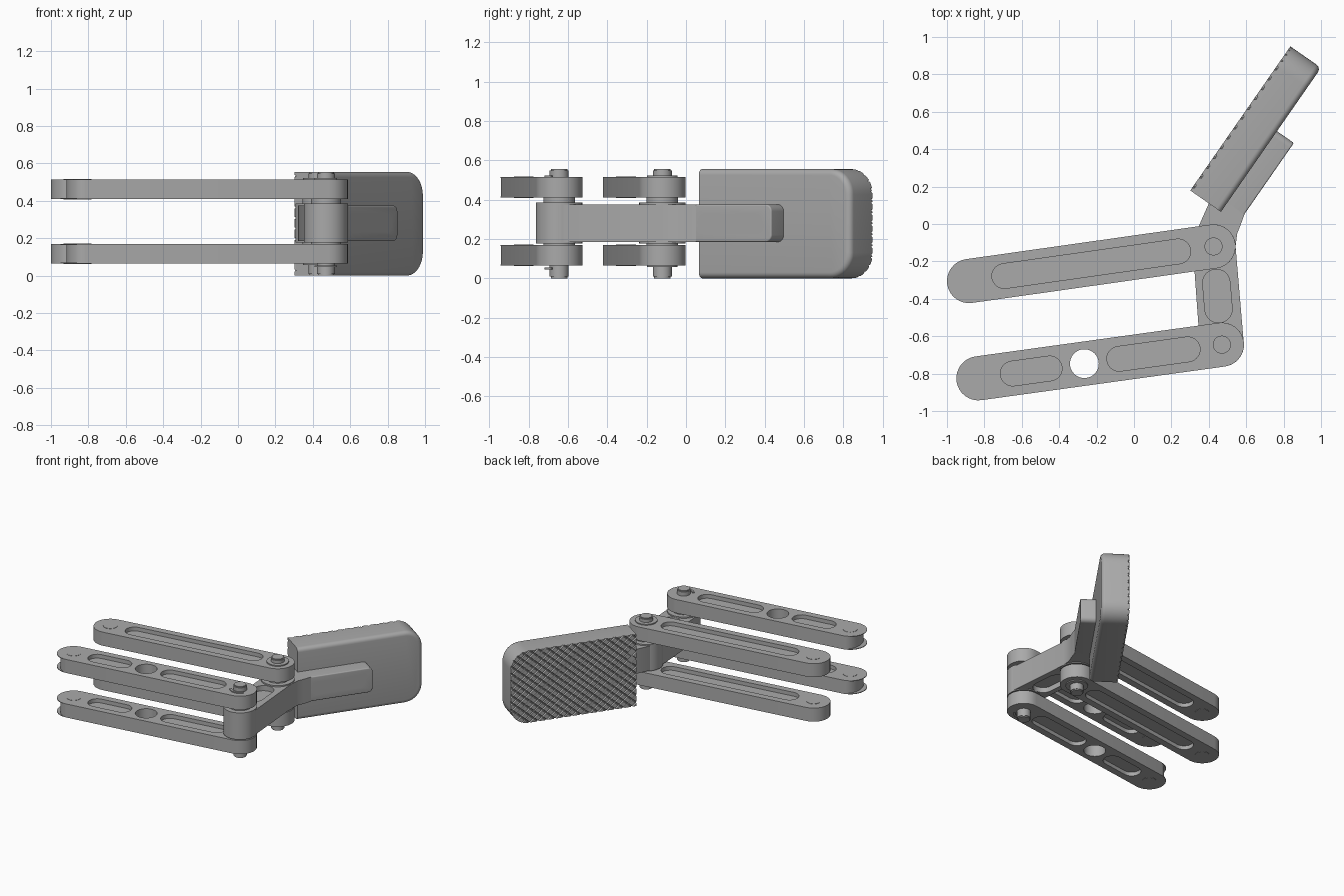
import bpy, bmesh, math
from mathutils import Matrix, Vector

cube = bpy.data.objects.get("Cube")
if cube:
    bpy.data.objects.remove(cube, do_unlink=True)

grey = bpy.data.materials.new("machined_grey")
grey.use_nodes = True
COLOUR = (0.4, 0.4, 0.4, 1)
grey.diffuse_color = COLOUR
grey.node_tree.nodes["Principled BSDF"].inputs["Base Color"].default_value = COLOUR


def finish(name, bm, matrix=None):
    """Turn a bmesh into a grey object with smooth curves and sharp edges."""
    bmesh.ops.recalc_face_normals(bm, faces=bm.faces)
    if matrix:
        bm.transform(matrix)
    mesh = bpy.data.meshes.new(name)
    bm.to_mesh(mesh)
    bm.free()
    mesh.materials.append(grey)
    obj = bpy.data.objects.new(name, mesh)
    bpy.context.collection.objects.link(obj)
    return obj


def loft(name, sections, matrix=None):
    """Skin a stack of matching closed rings, capped at both ends."""
    bm = bmesh.new()
    rings = [[bm.verts.new(p) for p in ring] for ring in sections]
    for a, b in zip(rings, rings[1:]):
        for i in range(len(a)):
            j = (i + 1) % len(a)
            bm.faces.new((a[i], a[j], b[j], b[i]))
    bm.faces.new(rings[0])
    bm.faces.new(rings[-1])
    return finish(name, bm, matrix)


def prism(name, pts, z0, z1, matrix=None):
    return loft(name, [[(x, y, z) for x, y in pts] for z in (z0, z1)], matrix)


def arc(cx, cy, r, a0, a1, n=16, squash=1):
    angles = [math.radians(a0 + (a1 - a0) * i / n) for i in range(n + 1)]
    return [(cx + r * squash * math.cos(a), cy + r * math.sin(a)) for a in angles]


def stadium(u0, u1, r, squash=1):
    return arc(u0, 0, r, 90, 270, squash=squash) + arc(u1, 0, r, -90, 90)


def disc(name, x, y, r, z0, z1, matrix=None, n=40):
    return prism(name, arc(x, y, r, 0, 360 - 360 / n, n - 1), z0, z1, matrix)


def boolean(obj, others, operation='DIFFERENCE'):
    """Apply booleans and discard the tools."""
    for other in others:
        mod = obj.modifiers.new("cut", 'BOOLEAN')
        mod.operation, mod.solver, mod.object = operation, 'EXACT', other
        bpy.context.view_layer.update()
        graph = bpy.context.evaluated_depsgraph_get()
        mesh = bpy.data.meshes.new_from_object(obj.evaluated_get(graph))
        obj.modifiers.clear()
        obj.data = mesh
        bpy.data.objects.remove(other, do_unlink=True)


R = 0.118                                   # round end radius of every link
FRONT, BACK = Vector((0.47, -0.645, 0)), Vector((0.425, -0.12, 0))


def frame(start, end):
    d = end - start
    return Matrix.Translation(start) @ Matrix.Rotation(math.atan2(d.y, d.x), 4, 'Z'), d.length


# Finger bars: an upper and a lower copy on each pivot
bars = {
    "back": (Vector((-0.882, -0.305, 0)), BACK, [(0.19, 1.13)], None),
    "front": (Vector((-0.832, -0.825, 0)), FRONT, [(0.185, 0.385), (0.76, 1.13)], 0.572),
}
for side, (tip, pivot, pockets, hole) in bars.items():
    m, length = frame(tip, pivot)
    for level, z0 in (("lower", 0.065), ("upper", 0.41)):
        z1 = z0 + 0.105
        name = f"{side}_{level}_bar"
        squash = 0.72 if hole else 1
        bar = prism(name, stadium(0, length, R, squash), z0, z1, m)
        tools = []
        for a, b in pockets:
            for c in (z0, z1):
                tools.append(prism("pocket", stadium(a, b, 0.066), c - 0.03, c + 0.03, m))
        if hole:
            tools.append(disc("hole", hole, 0, 0.077, z0 - 0.1, z1 + 0.1, m))
        boolean(bar, tools)
        for where, z in (("bottom", z0), ("top", z1 - 0.005)):
            if hole:                        # thin lips overhanging the recessed tip
                prism(f"{name}_{where}_lip", arc(0, 0, R, 90, 270), z, z + 0.005, m)
            disc(f"{name}_{where}_tip_plug", 0, 0, 0.05, z - 0.002, z + 0.007, m)

# Pivot pins, barrels, washers
for side, p in (("front", FRONT), ("back", BACK)):
    disc(f"{side}_pin", p.x, p.y, 0.048, 0.008, 0.547)
    disc(f"{side}_pin_core", p.x, p.y, 0.042, 0, 0.555)
    disc(f"{side}_barrel", p.x, p.y, R, 0.178, 0.385)
    disc(f"{side}_spacer", p.x, p.y, 0.08, 0.165, 0.415)
for z in (0.057, 0.513):
    disc("back_washer", BACK.x, BACK.y, 0.078, z, z + 0.01)
for z in (0.045, 0.513):
    clip = arc(FRONT.x, FRONT.y, 0.074, 215, 325) + arc(FRONT.x, FRONT.y, 0.058, 325, 215)
    prism("retaining_clip", clip, z, z + 0.01)

# Connecting link between the pivots, bent towards the pad
link_outline = [(0.353, -0.66), (0.32, -0.2), (0.338, -0.03), (0.40, 0.11), (0.465, 0.065),
                (0.5, 0.115), (0.59, 0.05), (0.57, -0.005), (0.552, -0.05), (0.543, -0.12),
                (0.588, -0.65)]
link = prism("connecting_link", link_outline, 0.185, 0.375)
m, length = frame(Vector((0.452, -0.455, 0)), Vector((0.44, -0.315, 0)))
boolean(link, [prism("pocket", stadium(0, length, 0.073), z - 0.04, z + 0.04, m)
               for z in (0.185, 0.375)])

# Pad frame: x along the pad, y out towards the mount block, z up
ANGLE = math.atan2(0.77, 0.535)
PAD = Matrix.Translation((0.465, 0.065, 0)) @ Matrix.Rotation(ANGLE, 4, 'Z') @ Matrix.Scale(-1, 4, (0, 1, 0))
LENGTH, HEIGHT, DEPTH, MID = 0.938, 0.555, 0.2, 0.28


def slab(name, length, z0, z1, r, y0, y1, edge):
    """Slab with rounded far corners and a rounded rim on the y1 side."""
    steps = [(y0, 0)]
    for i in range(6):
        a = math.pi / 2 * i / 5
        steps.append((y1 - edge + edge * math.sin(a), edge * (1 - math.cos(a))))
    rings = []
    for y, inset in steps:
        pts = [(0, z0 + inset)] + arc(length - r, z0 + r, r - inset, -90, 0, 10)
        pts += arc(length - r, z1 - r, r - inset, 0, 90, 10) + [(0, z1 - inset)]
        rings.append([(x, y, z) for x, z in pts])
    return loft(name, rings, PAD)


def bore(name, s, r, y0, y1, n=32):
    """Cylinder across the pad thickness."""
    rings = [[(x, y, z) for x, z in arc(s, MID, r, 0, 360 - 360 / n, n - 1)] for y in (y0, y1)]
    return loft(name, rings, PAD)


GROOVE = 0.012
pad = slab("pad", LENGTH, 0, HEIGHT, 0.13, GROOVE - DEPTH, 0, 0.03)
block = slab("mount_block", 0.525, 0.185, 0.375, 0.035, -0.01, 0.11, 0.008)

# Knurled gripping face: raised diamonds trimmed to the pad outline
bm = bmesh.new()
PX, PZ, KEEP = 0.064, 0.056, 0.86
for i in range(-1, 32):
    for j in range(-1, 22):
        if (i + j) % 2:
            continue
        cx, cz = i * PX / 2, j * PZ / 2
        rings = []
        for y, k in ((GROOVE - DEPTH + 0.004, 0.97), (-DEPTH, 0.74)):
            hx, hz = PX / 2 * k, PZ / 2 * k
            rings.append([bm.verts.new((cx + a * hx, y, cz + b * hz))
                          for a, b in ((1, 0), (0, 1), (-1, 0), (0, -1))])
        lo, hi = rings
        bm.faces.new(lo)
        bm.faces.new(hi)
        for a in range(4):
            b = (a + 1) % 4
            bm.faces.new((lo[a], lo[b], hi[b], hi[a]))
knurl = finish("knurled_face", bm, PAD)
boolean(knurl, [slab("trim", LENGTH, 0, HEIGHT, 0.13, -DEPTH - 0.05, -0.1, 0.001)], 'INTERSECT')

# Screw holes through the block and the gripping face
HOLES = (0.12, 0.42)
for s in HOLES:
    boolean(pad, [bore("hole", s, 0.05, -DEPTH - 0.1, -0.1)])
    boolean(knurl, [bore("hole", s, 0.054, -DEPTH - 0.1, -0.1)])
    boolean(block, [bore("hole", s, 0.05, 0.045, 0.2)])
    bore("pad_screw", s, 0.032, -0.14, -0.09)
    bore("block_screw", s, 0.028, 0.03, 0.065)
boolean(block, [bore("hole", 0.27, 0.047, 0.085, 0.2)])
screw = bore("centre_screw", 0.27, 0.038, 0.07, 0.106)
boolean(screw, [bore("hex_socket", 0.27, 0.019, 0.085, 0.2, 6)])

# Smooth shading with crisp edges
for obj in bpy.context.scene.objects:
    obj.select_set(obj.type == 'MESH')
    if obj.type == 'MESH':
        bpy.context.view_layer.objects.active = obj
bpy.ops.object.shade_smooth_by_angle(angle=math.radians(30))
